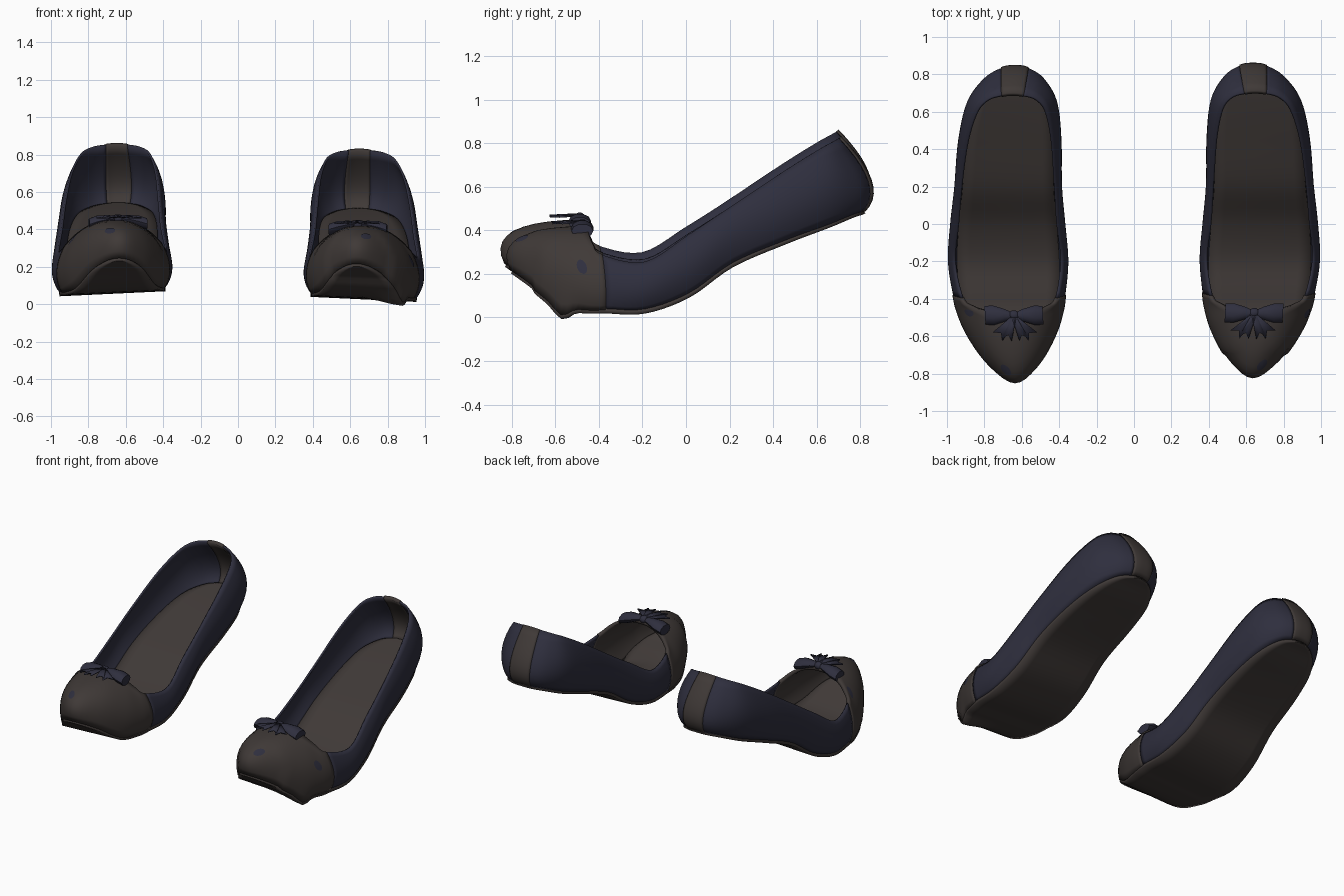
import bpy, bmesh, math
from mathutils import Vector

cube = bpy.data.objects.get("Cube")
if cube:
    bpy.data.objects.remove(cube, do_unlink=True)


def material(name, rgb):
    m = bpy.data.materials.new(name)
    m.use_nodes = True
    m.diffuse_color = (*rgb, 1)
    m.node_tree.nodes["Principled BSDF"].inputs["Base Color"].default_value = (*rgb, 1)
    m.node_tree.nodes["Principled BSDF"].inputs["Roughness"].default_value = 0.8
    return m


BROWN = material("dark_brown_leather", (0.050, 0.041, 0.038))
NAVY = material("navy_fabric", (0.028, 0.028, 0.048))

# Half outline from toe to heel: sole edge, widest bulge and opening rim
STATIONS = [
    ((0, -.825, .25), (0, -.785, .39), (0, -.47, .44)),
    ((.12, -.75, .2), (.125, -.69, .37), (.06, -.47, .435)),
    ((.205, -.61, .1), (.222, -.57, .29), (.13, -.46, .415)),
    ((.25, -.48, .08), (.272, -.47, .22), (.2, -.44, .37)),
    ((.268, -.38, .08), (.294, -.38, .19), (.25, -.395, .32)),
    ((.275, -.2, .08), (.316, -.2, .18), (.285, -.2, .29)),
    ((.262, 0, .15), (.302, 0, .28), (.265, 0, .41)),
    ((.245, .2, .285), (.282, .2, .42), (.25, .2, .54)),
    ((.23, .45, .39), (.27, .45, .54), (.225, .44, .7)),
    ((.195, .64, .46), (.235, .65, .63), (.183, .6, .8)),
    ((.13, .75, .505), (.155, .77, .645), (.128, .665, .837)),
    ((.06, .795, .52), (.07, .82, .655), (.058, .687, .85)),
    ((0, .805, .525), (0, .83, .66), (0, .693, .855)),
]
HEEL = len(STATIONS) - 1
CAP, TAB = 4, 11
STEPS = 5


def station(i, layer):
    sign = -1 if i < 0 or i > HEEL else 1
    i = abs(i)
    if i > HEEL:
        i = 2 * HEEL - i
    x, y, z = STATIONS[i][layer]
    return Vector((sign * x, y, z))


def surface(t, s):
    """Point on the upper: t runs round the outline, s from sole to rim."""
    i = math.floor(t)
    f = t - i
    rows = []
    for layer in range(3):
        a, b, c, d = (station(i + k, layer) for k in (-1, 0, 1, 2))
        rows.append(b + (c - a) * f / 2 + (a * 2 - b * 5 + c * 4 - d) * f * f / 2
                    + (b * 3 - a - c * 3 + d) * f ** 3 / 2)
    low, mid, top = rows
    return low * (1 - s) * (1 - 2 * s) + mid * 4 * s * (1 - s) + top * s * (2 * s - 1)


def place(p, side):
    """Move a local point, with outward as +x, into one of the two shoes."""
    x, y, z = p
    bend = 0.04 * max(0, 1 - (y / 0.85) ** 2)
    tilt = 0.055 * x * max(0, 1 - z * 2)
    if side > 0:
        # the left shoe sits lower and has a crease on its outer toe edge
        fold = math.exp(-((y + 0.58) / 0.04) ** 2) * max(0, min(1, x * 5)) * max(0, 1 - z * 4)
        z -= 0.03 + 0.06 * fold
        y += 0.012 + 0.015 * (y < -0.7)
    return Vector((side * (0.635 + x + bend), y, z - tilt))


def build(name, points, faces, side, mat, thick=0.0):
    label = ("left_" if side > 0 else "right_") + name
    bm = bmesh.new()
    verts = [bm.verts.new(place(p, side)) for p in points]
    for f in faces:
        bm.faces.new([verts[i] for i in f])
    bmesh.ops.remove_doubles(bm, verts=bm.verts, dist=0.0005)
    bmesh.ops.recalc_face_normals(bm, faces=bm.faces)
    mesh = bpy.data.meshes.new(label)
    bm.to_mesh(mesh)
    bm.free()
    mesh.materials.append(mat)
    ob = bpy.data.objects.new(label, mesh)
    bpy.context.collection.objects.link(ob)
    if thick:
        mod = ob.modifiers.new("thickness", "SOLIDIFY")
        mod.thickness, mod.offset = thick, 0
    bpy.ops.object.select_all(action="DESELECT")
    ob.select_set(True)
    bpy.context.view_layer.objects.active = ob
    bpy.ops.object.shade_smooth_by_angle(angle=math.radians(40))


def grid(name, rows, side, mat, thick=0.0, closed=False):
    n = len(rows[0])
    faces = [(r * n + c, r * n + (c + 1) % n, (r + 1) * n + (c + 1) % n, (r + 1) * n + c)
             for r in range(len(rows) - 1) for c in range(n if closed else n - 1)]
    if closed:
        faces += [tuple(range(n)), tuple(range((len(rows) - 1) * n, len(rows) * n))]
    build(name, [p for row in rows for p in row], faces, side, mat, thick)


def panel(name, start, end, side, mat, thick):
    rows = [[surface(start + k / STEPS, j / 10) for j in range(11)]
            for k in range((end - start) * STEPS + 1)]
    grid(name, rows, side, mat, thick)


def slab(name, s, width, length, lift, side, mat, thick):
    rows = []
    for k in range(HEEL * STEPS + 1):
        p = surface(k / STEPS, s)
        rows.append([(p.x * width * c / 4, p.y * length, p.z + lift) for c in range(-4, 5)])
    grid(name, rows, side, mat, thick)


def dot(name, t, s, side):
    """Thin round patch that follows the toe surface."""
    dt, ds = surface(t + .1, s) - surface(t - .1, s), surface(t, s + .05) - surface(t, s - .05)
    normal = dt.cross(ds).normalized()
    if normal.dot(surface(t, s) - Vector((0, -.5, .2))) < 0:
        normal.negate()
    rt, rs = 0.1 * 0.032 / (dt.length / 2), 0.05 * 0.028 / (ds.length / 2)
    ring = [surface(t + rt * math.cos(a), s + rs * math.sin(a)) + normal * 0.0125
            for a in (k * math.tau / 16 for k in range(16))]
    centre = surface(t, s) + normal * 0.014
    build(name, ring + [centre], [(k, (k + 1) % 16, 16) for k in range(16)], side, NAVY)


def bow(side):
    mid = Vector((-0.02, -0.488, 0.458))
    for hand, tag in ((1, "outer"), (-1, "inner")):
        # puffed loop, flaring away from the knot
        rows = []
        for x, dy, dz, drop in ((.01, .016, .014, 0), (.05, .034, .022, .002),
                                (.11, .052, .034, .016), (.155, .05, .032, .03)):
            rows.append([mid + Vector((hand * x, dy * math.cos(a), dz * math.sin(a) - drop))
                         for a in (k * math.tau / 10 for k in range(10))])
        grid("bow_loop_" + tag, rows, side, NAVY, closed=True)
        # two notched ribbon tails, one over the other
        for n, (reach, drop, half, lift) in enumerate(((.095, .115, .034, .004),
                                                       (.045, .13, .026, .01))):
            tip = mid + Vector((hand * reach, -drop, lift))
            across = Vector((drop * hand, -reach, 0)).normalized()
            across.y *= hand * hand
            knot = mid + Vector((0, -.01, lift + .006))
            side_dir = Vector((tip.y - knot.y, knot.x - tip.x, 0)).normalized()
            pts = [knot - side_dir * .012, knot + side_dir * .012, tip + side_dir * half,
                   tip.lerp(knot, .2), tip - side_dir * half]
            build("bow_tail_%s_%d" % (tag, n), pts, [(0, 1, 2, 3), (0, 3, 4)], side, NAVY, .008)
    # knot
    rows = [[mid + Vector((x, .026 * w * math.cos(a), .024 * w * math.sin(a)))
             for a in (k * math.tau / 10 for k in range(10))]
            for x, w in ((-.02, .75), (-.01, 1), (.01, 1), (.02, .75))]
    grid("bow_knot", rows, side, NAVY, closed=True)


for side in (-1, 1):
    # upper
    panel("toe_cap", -CAP, CAP, side, BROWN, 0.02)
    panel("outer_quarter", CAP, TAB, side, NAVY, 0.012)
    panel("inner_quarter", -TAB, -CAP, side, NAVY, 0.012)
    panel("heel_tab", TAB, 2 * HEEL - TAB, side, BROWN, 0.022)
    # sole and insole
    slab("outsole", 0, 1.03, 1.0, -0.008, side, BROWN, 0.022)
    slab("insole", 0.07, 0.96, 0.97, 0.0, side, BROWN, 0.01)
    # toe decoration
    dot("front_dot", 0.3, 0.48, side)
    bow(side)
dot("outer_dot", 2.75, 0.6, 1)
dot("outer_dot", 2.6, 0.84, -1)
